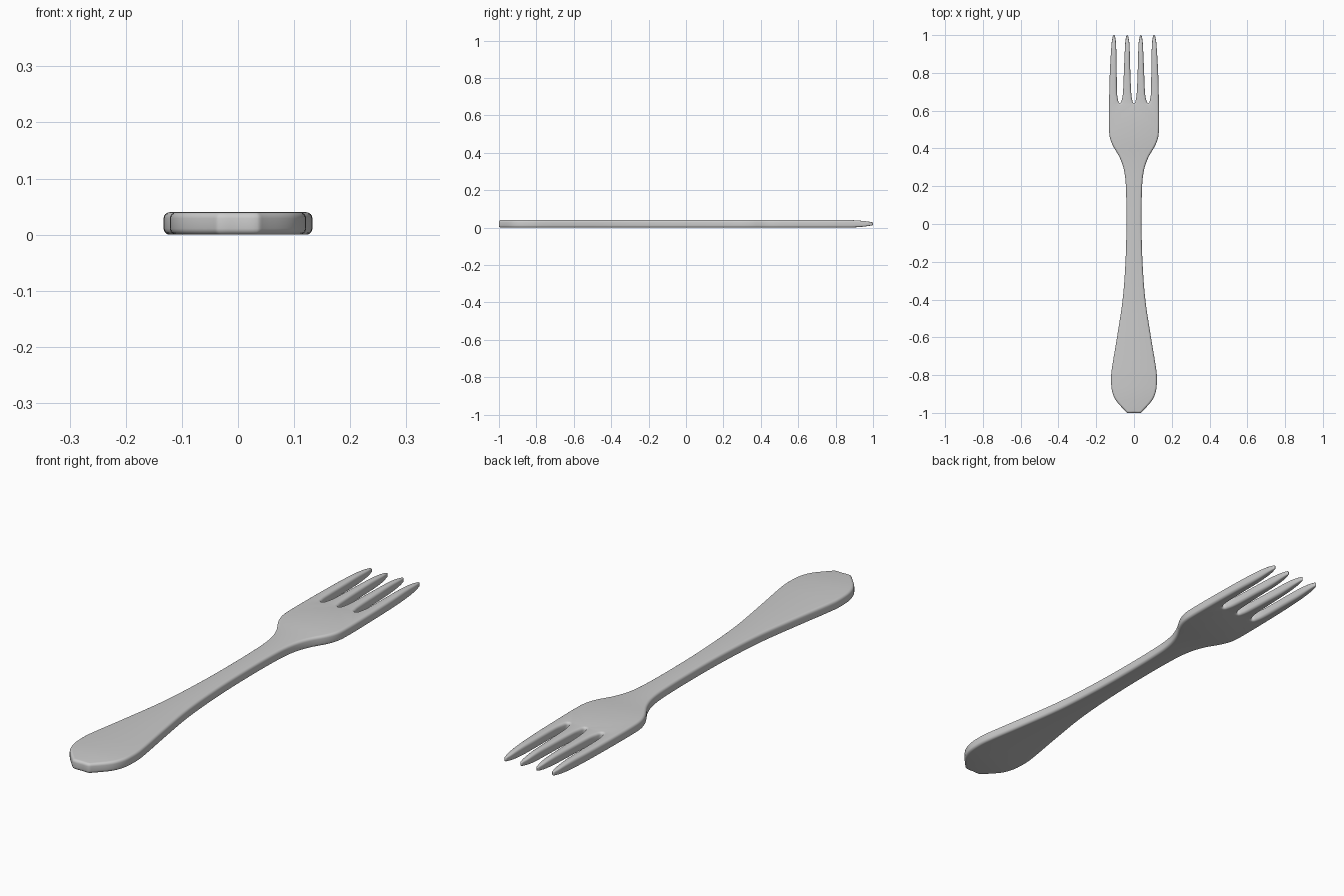
import bpy, bmesh, math
from mathutils import Vector
from mathutils.geometry import interpolate_bezier

if "Cube" in bpy.data.objects:
    bpy.data.objects.remove(bpy.data.objects["Cube"])

T = 0.04          # thickness
R = 0.011         # edge rounding

# right half of the outline, handle end -> outer tine -> inner tine -> middle slot
half = [(0, -1), (.034, -1), (.046, -.99), (.095, -.935), (.115, -.89), (.121, -.84), (.119, -.78),
        (.09, -.6), (.06, -.40), (.045, -.2), (.04, 0), (.043, .2), (.053, .285),
        (.075, .35), (.112, .415), (.127, .455), (.132, .5), (.132, .62), (.128, .8),
        (.119, .95), (.114, .985), (.106, 1), (.099, .985), (.095, .95), (.092, .85),
        (.09, .7), (.085, .66), (.075, .64), (.064, .66), (.058, .7), (.053, .82),
        (.047, .95), (.043, .985), (.036, 1), (.029, .985), (.024, .95), (.021, .85),
        (.015, .7), (.01, .66), (0, .64)]
ctrl = [Vector(p) for p in half] + [Vector((-x, y)) for x, y in half[-2:0:-1]]


def smooth_loop(pts, res=6):
    """Closed smooth curve through the points."""
    n = len(pts)
    d = [(pts[(i + 1) % n] - pts[i - 1]).normalized() for i in range(n)]
    out = []
    for i in range(n):
        a, b = pts[i], pts[(i + 1) % n]
        k = (b - a).length / 3
        out += interpolate_bezier(a, a + d[i] * k, b - d[(i + 1) % n] * k, b, res)[:-1]
    return [Vector((p[0], p[1])) for p in out]


outline = smooth_loop(ctrl)
N = len(outline)
normals = []
for i in range(N):
    t = (outline[(i + 1) % N] - outline[i - 1]).normalized()
    normals.append(Vector((t.y, -t.x)))

# edge profile: (inset, height) from the bottom face to the top face
quarter = [math.radians(a) for a in (0, 22.5, 45, 67.5, 90)]
low = [(R * (1 - math.sin(a)), R * (1 - math.cos(a))) for a in quarter]
profile = low + [(o, T - z) for o, z in reversed(low)]

bm = bmesh.new()
rings = []
for inset, z in profile:
    ring = []
    for p, nrm in zip(outline, normals):
        # tine ends get thinner towards the tip
        f = min(1, max(0, (p.y - .86) / .14))
        q = p - nrm * inset * (1 - .6 * f)
        s = 1 - .6 * f ** 2
        ring.append(bm.verts.new((q.x, q.y, T / 2 + (z - T / 2) * s)))
    rings.append(ring)
for a, b in zip(rings, rings[1:]):
    for i in range(N):
        j = (i + 1) % N
        bm.faces.new((a[i], a[j], b[j], b[i]))

# flat bottom and top faces
for ring in (rings[0], rings[-1]):
    edges = [bm.edges.get((ring[i], ring[(i + 1) % N])) for i in range(N)]
    bmesh.ops.triangle_fill(bm, edges=edges, use_beauty=True)
bmesh.ops.recalc_face_normals(bm, faces=bm.faces)

me = bpy.data.meshes.new("fork")
bm.to_mesh(me)
bm.free()
fork = bpy.data.objects.new("fork", me)
bpy.context.collection.objects.link(fork)
bpy.context.view_layer.objects.active = fork
fork.select_set(True)
bpy.ops.object.shade_smooth_by_angle(angle=math.radians(40))
